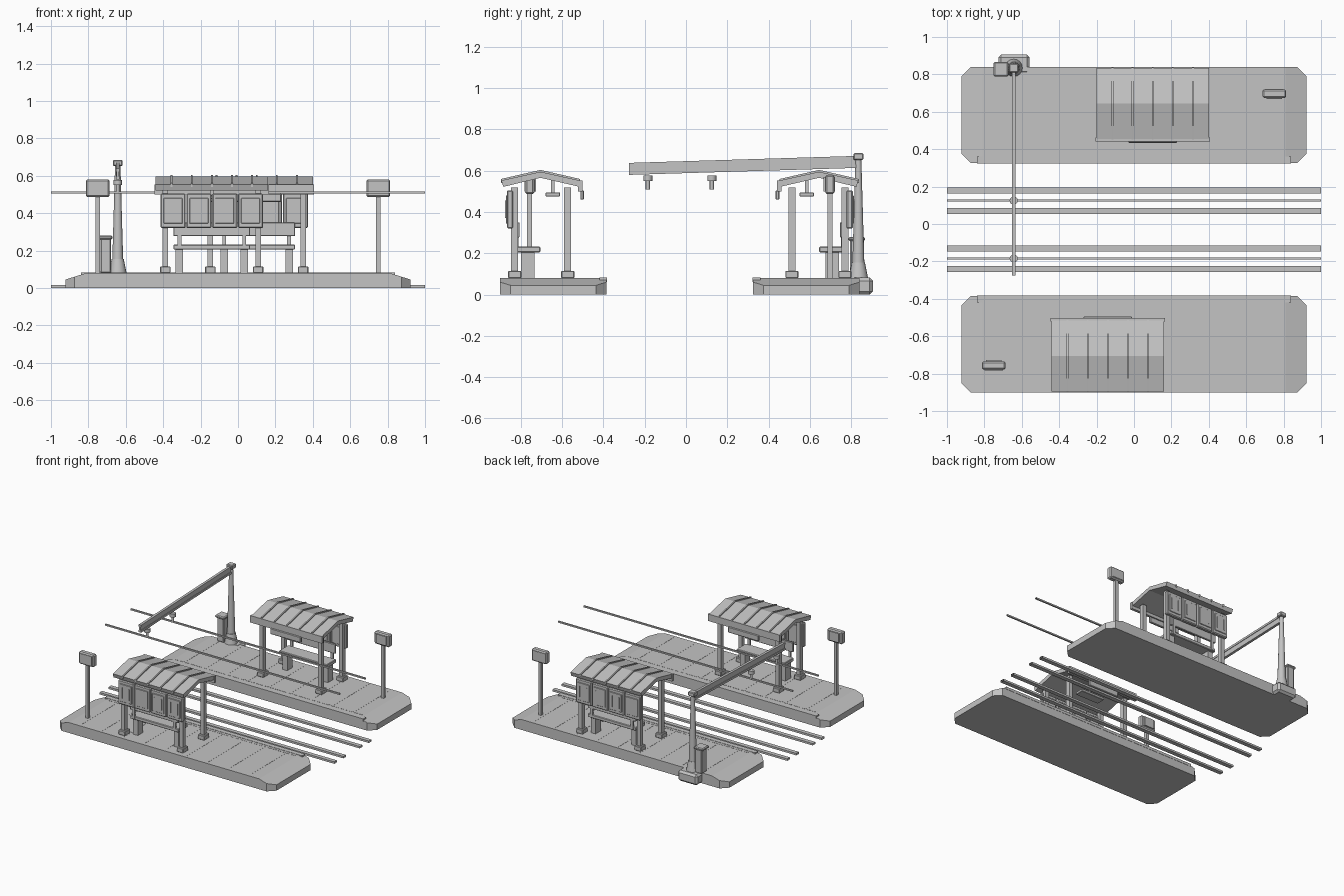
import bpy, bmesh, math
from mathutils import Vector

if "Cube" in bpy.data.objects:
    bpy.data.objects.remove(bpy.data.objects["Cube"])

grey = bpy.data.materials.new("plain grey")
grey.use_nodes = True
grey.diffuse_color = (0.55, 0.55, 0.55, 1)
grey.node_tree.nodes["Principled BSDF"].inputs["Base Color"].default_value = (0.55, 0.55, 0.55, 1)


def finish(bm, name, place=None):
    """Turn a bmesh into a named object, moved by the placing rule."""
    if place:
        for v in bm.verts:
            v.co = place(v.co)
    bmesh.ops.recalc_face_normals(bm, faces=bm.faces)
    mesh = bpy.data.meshes.new(name)
    bm.to_mesh(mesh)
    bm.free()
    mesh.materials.append(grey)
    ob = bpy.data.objects.new(name, mesh)
    bpy.context.collection.objects.link(ob)
    return ob


def add_box(bm, x, y, z, bevel=0):
    """Box from three (low, high) ranges."""
    new = bmesh.ops.create_cube(bm, size=1)["verts"]
    for v in new:
        v.co = Vector([(r[0] + r[1]) / 2 + c * (r[1] - r[0]) for r, c in zip((x, y, z), v.co)])
    if bevel:
        edges = {e for v in new for e in v.link_edges}
        bmesh.ops.bevel(bm, geom=list(edges), offset=bevel, segments=1, affect='EDGES')


def box(name, x, y, z, bevel=0, place=None):
    bm = bmesh.new()
    add_box(bm, x, y, z, bevel)
    return finish(bm, name, place)


def add_profile(bm, points, low, high, along_x=True):
    """Extrude a flat outline along x (y, z points) or along y (x, z points)."""
    def at(p, t):
        return (t, p[0], p[1]) if along_x else (p[0], t, p[1])
    face = bm.faces.new([bm.verts.new(at(p, low)) for p in points])
    ext = bmesh.ops.extrude_face_region(bm, geom=[face])["geom"]
    move = Vector(at((0, 0), high - low))
    bmesh.ops.translate(bm, verts=[g for g in ext if isinstance(g, bmesh.types.BMVert)], vec=move)


def cone(name, x, y, z, r1, r2, sides=12):
    bm = bmesh.new()
    bmesh.ops.create_cone(bm, cap_ends=True, segments=sides, radius1=r1, radius2=r2, depth=z[1] - z[0])
    bmesh.ops.translate(bm, verts=bm.verts, vec=(x, y, sum(z) / 2))
    ob = finish(bm, name)
    for p in ob.data.polygons:
        p.use_smooth = abs(p.normal.z) < 0.9
    return ob


def around(c, half):
    return (c - half, c + half)


def platform(tag, place):
    # Slab with sloping ends and cut corners
    bm = bmesh.new()
    add_profile(bm, [(-.923, 0), (.923, 0), (.923, .045), (.81, .08), (-.81, .08), (-.923, .045)],
                -.90, -.385, along_x=False)
    for sx in (-1, 1):
        for sy, edge in ((-1, -.90), (1, -.385)):
            cut = bmesh.ops.bisect_plane(bm, geom=bm.verts[:] + bm.edges[:] + bm.faces[:],
                                         plane_co=(sx * .873, edge, 0), plane_no=(sx, sy, 0), clear_outer=True)
            rim = [g for g in cut["geom_cut"] if isinstance(g, bmesh.types.BMEdge)]
            bmesh.ops.holes_fill(bm, edges=rim)
    finish(bm, tag + "_platform", place)
    # Paving joints and a broken line along the track edge
    bm = bmesh.new()
    for i in range(9):
        add_box(bm, around(-.72 + i * .18, .0015), (-.88, -.46), (.079, .081))
    for i in range(40):
        add_box(bm, around(-.78 + i * .04, .014), around(-.44, .004), (.079, .0815))
    finish(bm, tag + "_paving_marks", place)
    box(tag + "_platform_edge", (-.84, .84), (-.42, -.383), (.062, .082), place=place)


def name_board(tag, place):
    # Post with a rounded board and a raised face on the track side
    box(tag + "_sign_post", around(-.75, .012), around(-.757, .012), (.08, .50), place=place)
    box(tag + "_sign_board", around(-.75, .064), around(-.757, .022), (.487, .58), .008, place)
    bm = bmesh.new()
    add_box(bm, around(-.75, .042), (-.737, -.727), (.50, .57))
    add_box(bm, around(-.75, .05), (-.782, -.776), (.50, .57))
    finish(bm, tag + "_sign_faces", place)


def shelter(tag, place):
    # Four posts on square feet
    posts, feet = bmesh.new(), bmesh.new()
    for x in (-.248, .248):
        for y in (-.83, -.573):
            add_box(posts, around(x, .015), around(y, .017), (.08, .52))
            add_box(feet, around(x, .028), around(y, .032), (.08, .115), .004)
    finish(posts, tag + "_posts", place)
    finish(feet, tag + "_post_feet", place)

    # Gabled roof with raised ribs
    roof, ribs = bmesh.new(), bmesh.new()
    add_profile(roof, [(-.895, .553), (-.705, .595), (-.515, .553), (-.515, .522), (-.705, .566), (-.885, .522)],
                -.30, .30)
    finish(roof, tag + "_roof", place)
    for i in range(5):
        x = (i - 2) * .1075
        add_profile(ribs, [(-.897, .56), (-.705, .604), (-.513, .56), (-.513, .54), (-.705, .58), (-.897, .54)],
                    x - .005, x + .005)
    finish(ribs, tag + "_roof_ribs", place)
    box(tag + "_fascia", (-.306, .306), (-.522, -.502), (.50, .553), place=place)
    box(tag + "_fascia_plate", around(0, .13), (-.512, -.494), (.46, .505), .004, place)
    box(tag + "_lamp", around(0, .10), (-.68, -.61), (.475, .495), .003, place)
    box(tag + "_lamp_hanger", around(0, .008), around(-.645, .008), (.49, .58), place=place)

    # Back wall of four framed panels
    wall = bmesh.new()
    for i in range(4):
        x = -.207 + i * .138
        add_box(wall, around(x, .067), (-.868, -.838), (.32, .505), .006)
        for lo, hi in ((-.873, -.866), (-.840, -.831)):
            add_box(wall, around(x, .05), (lo, hi), (.345, .48), .002)
        for k in (-1, 1):
            add_box(wall, around(x + k * .03, .003), (-.876, -.872), (.37, .455))
    finish(wall, tag + "_back_panels", place)

    # Bench
    box(tag + "_bench_seat", around(0, .205), (-.82, -.705), (.205, .232), .004, place)
    box(tag + "_bench_back", around(0, .205), (-.822, -.806), (.277, .35), .003, place)
    legs = bmesh.new()
    for x in (-.173, .173):
        add_box(legs, around(x, .02), (-.80, -.735), (.08, .21))
        add_box(legs, around(x, .01), (-.824, -.812), (.21, .34))
    finish(legs, tag + "_bench_legs", place)


# The far side is the near side turned half round
def turn(co):
    return Vector((-co.x, -.06 - co.y, co.z))


for tag, place, shift in (("near", lambda co: co.copy(), -.14), ("far", turn, -.10)):
    platform(tag, place)
    name_board(tag, place)
    shelter(tag, lambda co, p=place, s=shift: p(co + Vector((s, 0, 0))))


# Rails and overhead wires, open at the ends
def open_bar(name, y, z, half):
    bm = bmesh.new()
    add_box(bm, (-1, 1), around(y, half), z)
    ends = [f for f in bm.faces if abs(f.normal.x) > .9 or abs(abs(f.calc_center_median().x) - 1) < .001]
    bmesh.ops.delete(bm, geom=ends, context='FACES_ONLY')
    finish(bm, name)


for i, y in enumerate((-.24, -.13, .07, .18)):
    open_bar("rail_%d" % (i + 1), y, (0, .015), .016)
for i, y in enumerate((-.185, .125)):
    open_bar("wire_%d" % (i + 1), y, (.505, .516), .006)
    cone("insulator_%d" % (i + 1), -.643, y, (.55, .577), .022, .022)
    cone("wire_clamp_%d" % (i + 1), -.643, y, (.51, .555), .010, .010)

# Mast with its footing, cap and cabinet
mx, my = -.643, .835
box("mast_footing", (-.725, -.558), (.80, .905), (0, .082), .015)
cone("mast_base", mx, my, (.08, .155), .047, .032, 16)
cone("mast", mx, my, (.15, .67), .029, .014, 16)
box("mast_cap", around(mx, .026), around(my, .024), (.652, .685), .005)
box("cabinet", (-.737, -.678), (.795, .862), (.08, .265), .006)
box("cabinet_lid", (-.75, -.672), (.788, .867), (.26, .28), .006)

# Overhanging arm: sloping I-beam
for part, low, high, half in (("top_flange", .042, .058, .010), ("web", .014, .044, .006), ("bottom_flange", 0, .016, .010)):
    bm = bmesh.new()
    add_profile(bm, [(-.275, .58 + low), (.835, .614 + low), (.835, .614 + high), (-.275, .58 + high)],
                mx - half, mx + half)
    finish(bm, "arm_" + part)
